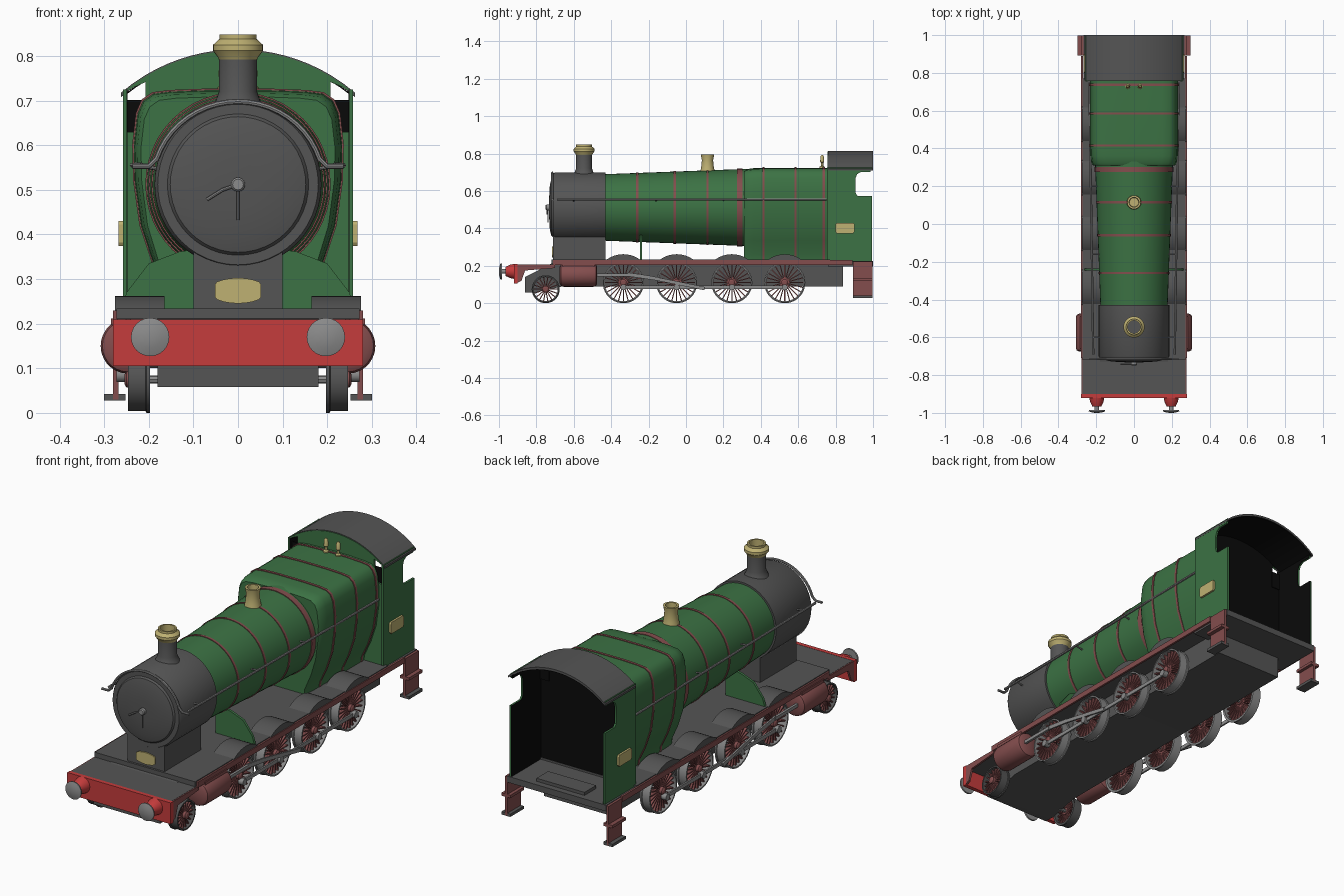
import bpy, bmesh, math
from mathutils import Vector

if "Cube" in bpy.data.objects:
    bpy.data.objects.remove(bpy.data.objects["Cube"])

def material(name, *rgb):
    m = bpy.data.materials.new(name)
    m.diffuse_color = (*rgb, 1)
    m.use_nodes = True
    m.node_tree.nodes["Principled BSDF"].inputs["Base Color"].default_value = m.diffuse_color
    return m

GREEN = material("green_paint", 0.045, 0.17, 0.058)
GREY = material("dark_grey", 0.09, 0.09, 0.09)
STEEL = material("steel", 0.26, 0.26, 0.26)
RED = material("bright_red", 0.56, 0.045, 0.045)
MAROON = material("dull_red", 0.23, 0.075, 0.075)
BRASS = material("brass", 0.52, 0.44, 0.17)
BLACK = material("black", 0.003, 0.003, 0.003)

def finish(name, bm, mat):
    """Turn a bmesh into an object, smooth except at sharp edges."""
    bmesh.ops.recalc_face_normals(bm, faces=bm.faces)
    for f in bm.faces:
        f.smooth = True
    for e in bm.edges:
        e.smooth = len(e.link_faces) == 2 and e.calc_face_angle(3) < math.radians(32)
    me = bpy.data.meshes.new(name)
    bm.to_mesh(me)
    bm.free()
    me.materials.append(mat)
    ob = bpy.data.objects.new(name, me)
    bpy.context.collection.objects.link(ob)
    return ob

def place(axis, u, v, t):
    return {"x": (t, u, v), "y": (u, t, v), "z": (u, v, t)}[axis]

def loft(name, rings, mat, cap=True, loop=False):
    """Skin a list of equal-length point rings."""
    bm = bmesh.new()
    rs = [[bm.verts.new(p) for p in r] for r in rings]
    pairs = list(zip(rs, rs[1:])) + ([(rs[-1], rs[0])] if loop else [])
    n = len(rs[0])
    for a, b in pairs:
        for i in range(n):
            bm.faces.new((a[i], a[(i + 1) % n], b[(i + 1) % n], b[i]))
    if cap and not loop:
        bm.faces.new(rs[0])
        bm.faces.new(rs[-1])
    return finish(name, bm, mat)

def prism(name, pts, axis, a, b, mat):
    return loft(name, [[place(axis, u, v, t) for u, v in pts] for t in (a, b)], mat)

def box(name, lo, hi, mat):
    pts = [(lo[0], lo[1]), (hi[0], lo[1]), (hi[0], hi[1]), (lo[0], hi[1])]
    return prism(name, pts, "z", lo[2], hi[2], mat)

def mbox(name, s, x0, x1, y0, y1, z0, z1, mat):
    """Box on side s (-1 or 1)."""
    return box(name, (min(s*x0, s*x1), y0, z0), (max(s*x0, s*x1), y1, z1), mat)

def lathe(name, prof, axis, u, v, mat, seg=32, loop=False):
    """Revolve (radius, position) pairs about an axis through (u, v)."""
    rings = [[place(axis, u + r*math.cos(k*math.tau/seg), v + r*math.sin(k*math.tau/seg), t)
              for k in range(seg)] for r, t in prof]
    return loft(name, rings, mat, loop=loop)

def tube(name, pts, r, mat):
    """Round rod following a path."""
    rings = []
    for i, p in enumerate(pts):
        d = (Vector(pts[min(i+1, len(pts)-1)]) - Vector(pts[max(i-1, 0)])).normalized()
        side = d.cross(Vector((0.03, 0.05, 1)) if abs(d.y) > .8 else Vector((0, 1, 0))).normalized()
        up = side.cross(d)
        if abs(d.y) > .8:
            side, up = up, -side
        rings.append([Vector(p) + r*(side*math.cos(k*math.tau/8) + up*math.sin(k*math.tau/8))
                      for k in range(8)])
    return loft(name, rings, mat)

def bar(name, p, q, w, x0, x1, mat):
    """Flat rod between two (y, z) points."""
    d = (Vector(q) - Vector(p)).normalized() * w / 2
    n = Vector((-d.y, d.x))
    p, q = Vector(p), Vector(q)
    return prism(name, [p+n, p-n, q-n, q+n], "x", x0, x1, mat)

CZ = 0.512
# Boiler, smokebox and door
lathe("smokebox", [(.18, -.712), (.187, -.70), (.187, -.43)], "y", 0, CZ, GREY, 48)
lathe("smokebox_door", [(.05, -.732), (.12, -.728), (.152, -.72), (.16, -.71)], "y", 0, CZ, GREY, 48)
lathe("door_boss", [(.012, -.75), (.016, -.745), (.016, -.725)], "y", 0, CZ, STEEL, 16)
tube("door_handle_long", [(0, -.742, CZ), (-.035, -.742, .50), (-.07, -.742, .478)], .004, STEEL)
tube("door_handle_short", [(0, -.738, CZ), (0, -.738, .47), (0, -.738, .432)], .003, STEEL)
box("smokebox_saddle", (-.1, -.71, .2), (.1, -.43, .42), GREY)
lathe("number_plate", [(.055, -.716), (.055, -.709)], "y", 0, 0, BRASS, 24)
plate = bpy.data.objects["number_plate"]
for v in plate.data.vertices:
    v.co.x, v.co.z = max(-.052, min(.052, v.co.x * 1.2)), .274 + v.co.z * .52

def boiler_r(y):
    return .178 + (y + .43) / .75 * .028

lathe("boiler", [(boiler_r(y), y) for y in (-.43, .33)], "y", 0, CZ, GREEN, 48)
for y, w in ((-.26, .006), (-.06, .006), (.115, .006), (.288, .014)):
    lathe("boiler_band", [(boiler_r(y) - .01, y-w), (boiler_r(y) + .003, y-w),
                          (boiler_r(y) + .003, y+w), (boiler_r(y) - .01, y+w)], "y", 0, CZ, MAROON, 48)

# Firebox with flat top and tapering waist
half = [(.15, .22), (.155, .26), (.19, .335), (.218, .42), (.232, .52), (.234, .60),
        (.226, .67), (.213, .70), (.19, .716), (.15, .721), (.07, .724)]
outline = half + [(-x, z) for x, z in reversed(half)]

def section(y, s):
    return [(x*s, y, .5 + (z-.5)*(s if z > .5 else 1)) for x, z in outline]

loft("firebox", [section(.31, .93), section(.322, .965), section(.36, .99), section(.42, 1), section(.757, 1)], GREEN)
for y in (.415, .585, .737):
    loft("firebox_band", [section(y-.006, 1.014), section(y+.006, 1.014)], MAROON)

# Chimney, safety valve and whistles
lathe("chimney", [(.062, .68), (.05, .70), (.043, .72), (.043, .80)], "z", 0, -.545, GREY)
lathe("chimney_cap", [(.042, .79), (.045, .797), (.056, .812), (.056, .825), (.042, .838), (.042, .848),
                      (.034, .848), (.034, .80)], "z", 0, -.545, BRASS)
lathe("safety_valve", [(.04, .70), (.034, .725), (.03, .765), (.036, .795), (.026, .795), (.024, .76)],
      "z", 0, .115, BRASS, 24)
for x in (-.033, .033):
    lathe("whistle", [(.013, .715), (.013, .73), (.006, .735), (.006, .75), (.011, .755), (.009, .785), (.004, .792)],
          "z", x, .728, BRASS, 12)

# Handrail running along both sides and over the smokebox front
arc = [(.192*math.cos(a), -.715, CZ + .186*math.sin(a))
       for a in [math.radians(18 + 144*k/20) for k in range(21)]]
right = [(.236, .75, .555), (.216, -.69, .555)]
front_r = [(.236, -.715, .553), (.20, -.715, .553)]
tube("smokebox_handrail", front_r + arc + [(-x, y, z) for x, y, z in reversed(front_r)], .006, STEEL)

# Footplate, deck, frame and buffer beam
box("footplate", (-.272, -.72, .21), (.272, .77, .234), GREY)
box("front_deck", (-.272, -.91, .19), (.272, -.70, .208), GREY)
prism("frame", [(-.86, .058), (-.80, .058), (-.66, .09), (.84, .09), (.84, .212), (-.72, .212), (-.86, .14)],
      "x", -.18, .18, GREY)
box("buffer_beam", (-.28, -.92, .105), (.28, -.90, .209), RED)
box("cab_floor", (-.268, .76, .195), (.268, 1, .225), GREY)
box("cab_floor_step", (-.13, .88, .225), (.13, .97, .24), GREY)

# Cab roof and front
def roof_arc(x0, x1, drop=0, n=12):
    return [(x, .412 - drop + math.sqrt(.403**2 - x*x)) for x in [x0 + (x1-x0)*k/n for k in range(n+1)]]

prism("cab_roof", roof_arc(-.262, .262, 0, 20) + roof_arc(.262, -.262, .01, 20), "y", .76, 1, GREY)
prism("roof_lining", roof_arc(-.255, .255, .0105, 20) + roof_arc(.255, -.255, .014, 20), "y", .77, .998, BLACK)
side = [(.755, .22), (.995, .22), (.995, .572), (.92, .572), (.908, .585), (.905, .61), (.905, .665),
        (.915, .69), (.935, .702), (.985, .702), (.995, .725), (.755, .725)]

def wheel(name, s, y, r, spokes):
    """Spoked wheel: rim, flange, hub and radial spokes."""
    t = .011
    lathe(name + "_rim", [(r-.004, s*.247), (r-.004, s*.207), (r, s*.205), (r, s*.197), (r-t, s*.197), (r-t, s*.247)],
          "x", y, r, STEEL if r > .1 else GREY, 40, True)
    lathe(name + "_hub", [(.018, s*.205), (.018, s*.25), (.01, s*.255)], "x", y, r, MAROON, 16)
    bm = bmesh.new()
    for k in range(spokes):
        a = k * math.tau / spokes
        d, n = Vector((0, math.cos(a), math.sin(a))), Vector((0, -math.sin(a), math.cos(a)))
        c, vs = Vector((0, y, r)), []
        for x in (s*.212, s*.236):
            vs.append([bm.verts.new(c + d*q + n*w + Vector((x, 0, 0)))
                       for q, w in ((.014, -.0028), (r-.008, -.0028), (r-.008, .0028), (.014, .0028))])
        for i in range(4):
            j = (i+1) % 4
            bm.faces.new((vs[0][i], vs[0][j], vs[1][j], vs[1][i]))
        bm.faces.new(vs[0])
        bm.faces.new(vs[1])
    finish(name + "_spokes", bm, MAROON)
    tube(name + "_axle", [(s*.17, y, r), (s*.25, y, r)], .009, STEEL)

# Everything that exists once on each side
drivers = (-.335, -.05, .245, .528)
for s in (-1, 1):
    tube("side_handrail", [(s*x, y, z) for x, y, z in right], .006, STEEL)
    for y in (-.6, -.16, .2, .6):
        tube("handrail_post", [(s*.17, y, .545), (s*(.2175 + (y+.69)*.014), y, .555)], .004, STEEL)
    # cab walls with window gap
    wall = [(0, .22), (.256, .22), (.256, .63), (.207, .63), (.207, .742), (.256, .722)] + roof_arc(.258, 0, .003)
    wall = [(s*x, z) for x, z in wall]
    prism("cab_front", wall, "y", .757, .765, GREEN)
    prism("cab_front_lining", wall, "y", .765, .768, BLACK)
    mbox("cab_window_panel", s, .2, .25, .77, .774, .62, .702, BLACK)
    prism("cab_side", side, "x", s*.25, s*.258, GREEN)
    prism("cab_side_lining", side, "x", s*.2475, s*.25, BLACK)
    num = [(.80 + dx, .402 + dz) for dx, dz in ((.005, -.028), (.095, -.028), (.1, -.02), (.1, .02),
                                               (.095, .028), (.005, .028), (0, .02), (0, -.02))]
    prism("side_plate", num, "x", s*.258, s*.2675, BRASS)
    # footplate edging and front bracket
    mbox("valance", s, .27, .28, -.71, .89, .203, .23, MAROON)
    prism("front_bracket", [(-.90, .11), (-.88, .12), (-.86, .175), (-.70, .188), (-.70, .207), (-.90, .207)],
          "x", s*.268, s*.278, MAROON)
    # cab steps
    mbox("step_plate", s, .268, .28, .893, .998, .03, .222, MAROON)
    for z in (.028, .12):
        mbox("step_tread", s, .252, .3, .893, .998, z, z+.014, GREY if z < .1 else MAROON)
    # buffers
    lathe("buffer_body", [(.04, -.918), (.036, -.94), (.024, -.965)], "y", s*.197, .17, RED, 24)
    lathe("buffer_rod", [(.012, -.96), (.012, -.99)], "y", s*.197, .17, STEEL, 16)
    lathe("buffer_head", [(.042, -.985), (.043, -.992), (.025, -.998), (.008, -1)], "y", s*.197, .17, STEEL, 24)
    # green boiler bracket plate
    prism("boiler_bracket", [(s*x, z) for x, z in ((.05, .23), (.262, .23), (.25, .27), (.20, .335), (.13, .362), (.05, .372))],
          "y", -.247, -.235, GREEN)
    # cylinder
    lathe("cylinder", [(.045, -.675), (.058, -.668), (.062, -.655), (.062, -.495), (.058, -.482), (.045, -.475)],
          "y", s*.246, .15, MAROON, 28)
    mbox("cylinder_block", s, .17, .285, -.66, -.49, .15, .212, MAROON)
    # wheels and splashers
    wheel("leading_wheel", s, -.75, .075, 18)
    for y in drivers:
        wheel("driving_wheel", s, y, .11, 24)
        pts = [(y + .152*math.cos(a), .11 + .152*math.sin(a))
               for a in [math.radians(49 + 82*k/12) for k in range(13)]]
        prism("splasher", pts, "x", s*.165, s*.276, GREY)
        lathe("crank_pin", [(.016, s*.245), (.016, s*.272)], "x", y, .085, STEEL, 16)
    # rods
    bar("coupling_rod", (drivers[0], .085), (drivers[3], .085), .018, s*.254, s*.262, STEEL)
    bar("piston_rod", (-.48, .152), (-.3, .152), .016, s*.262, s*.274, STEEL)
    bar("connecting_rod_front", (-.31, .154), (-.18, .135), .02, s*.264, s*.272, STEEL)
    bar("connecting_rod_rear", (-.185, .136), (.1, .078), .018, s*.264, s*.272, STEEL)
